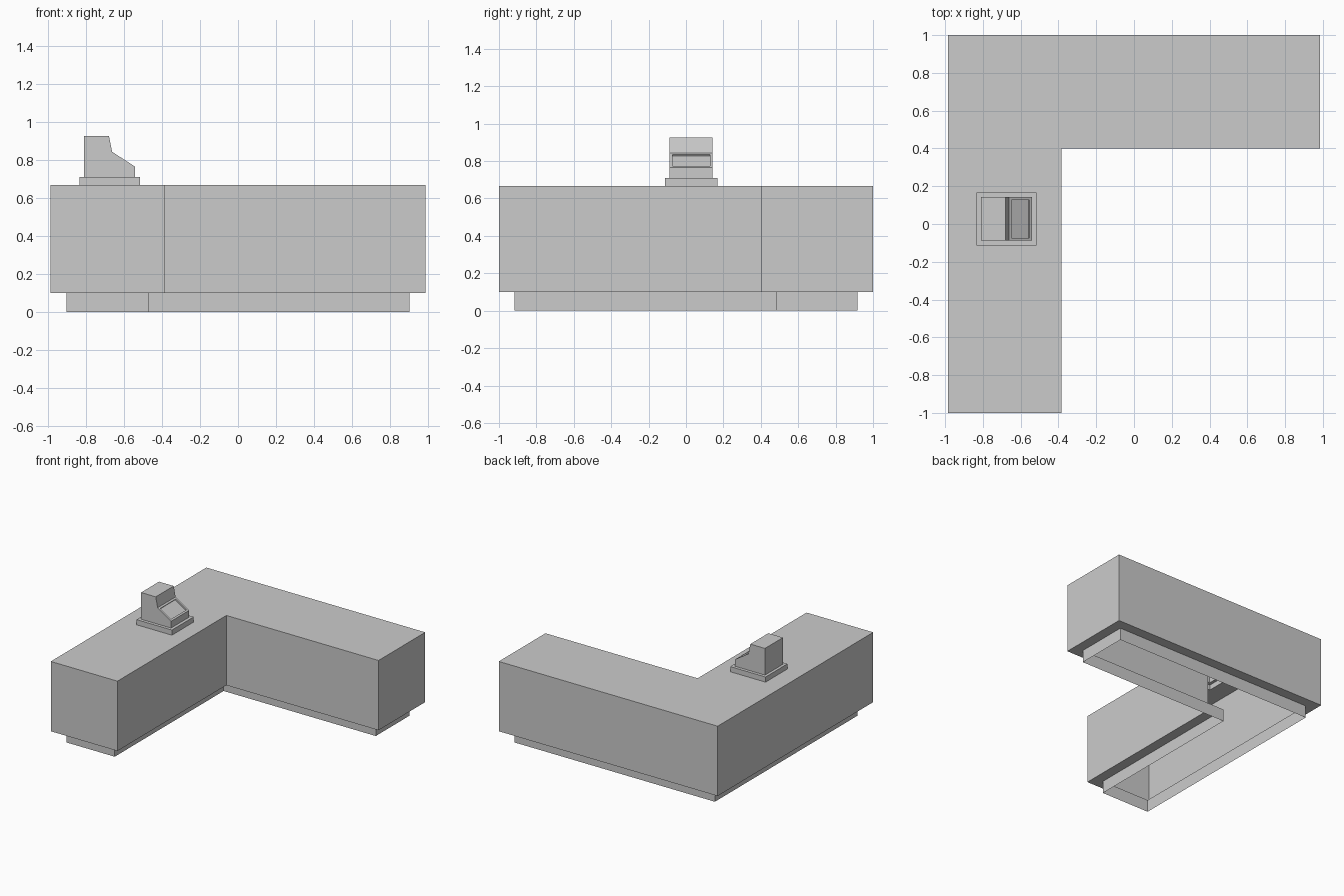
import bpy, bmesh

if "Cube" in bpy.data.objects:
    bpy.data.objects.remove(bpy.data.objects["Cube"])

TOP = 0.668      # counter top height
BASE_TOP = 0.71  # register base height


def finish(bm, name):
    bmesh.ops.remove_doubles(bm, verts=bm.verts[:], dist=1e-5)
    bmesh.ops.recalc_face_normals(bm, faces=bm.faces[:])
    mesh = bpy.data.meshes.new(name)
    bm.to_mesh(mesh)
    bm.free()
    bpy.context.collection.objects.link(bpy.data.objects.new(name, mesh))


def rect(x0, x1, y0, y1):
    return [(x0, y0), (x1, y0), (x1, y1), (x0, y1)]


def plan(d):
    """L-shaped outline, shrunk by d."""
    return [(-0.985 + d, -1 + d), (-0.385 - d, -1 + d), (-0.385 - d, 0.4 + d),
            (0.985 - d, 0.4 + d), (0.985 - d, 1 - d), (-0.985 + d, 1 - d)]


def ring(bm, outline, z):
    return [bm.verts.new((x, y, z)) for x, y in outline]


def loop_edges(bm, vs):
    return [bm.edges.get((a, b)) or bm.edges.new((a, b))
            for a, b in zip(vs, vs[1:] + vs[:1])]


def skin(bm, rings):
    """Join consecutive rings with quads, leaving the ends open."""
    for lo, hi in zip(rings, rings[1:]):
        for i in range(len(lo)):
            j = (i + 1) % len(lo)
            bm.faces.new((lo[i], lo[j], hi[j], hi[i]))


base_outline = rect(-0.834, -0.516, -0.113, 0.168)
body_outline = rect(-0.811, -0.541, -0.088, 0.143)

# counter: hollow shell with recessed plinth, open below and under the register
bm = bmesh.new()
rings = [ring(bm, plan(0), TOP), ring(bm, plan(0), 0.1),
         ring(bm, plan(0.082), 0.1), ring(bm, plan(0.082), 0)]
skin(bm, rings)
opening = ring(bm, base_outline, TOP)
bmesh.ops.triangle_fill(bm, use_beauty=True, normal=(0, 0, 1),
                        edges=loop_edges(bm, rings[0]) + loop_edges(bm, opening))
finish(bm, "counter")

# register base: low step with a ledge around the body
bm = bmesh.new()
skin(bm, [ring(bm, base_outline, TOP), ring(bm, base_outline, BASE_TOP),
          ring(bm, body_outline, BASE_TOP)])
finish(bm, "register_base")

# register body: side profile extruded in y, open below
profile = [(-0.541, BASE_TOP), (-0.541, 0.765), (-0.662, 0.843),
           (-0.679, 0.927), (-0.811, 0.927), (-0.811, BASE_TOP)]
bm = bmesh.new()
sides = [[bm.verts.new((x, y, z)) for x, z in profile] for y in (-0.088, 0.143)]
for side in sides:
    bm.faces.new(side)
walls = [bm.faces.new((sides[0][i], sides[0][i + 1], sides[1][i + 1], sides[1][i]))
         for i in range(len(profile) - 1)]
bmesh.ops.recalc_face_normals(bm, faces=bm.faces[:])

# recessed key panel in the sloped face
panel = walls[1]
bmesh.ops.inset_region(bm, faces=[panel], thickness=0.021)
panel.normal_update()
push = panel.normal * -0.01
floor = bmesh.ops.extrude_discrete_faces(bm, faces=[panel])["faces"][0]
bmesh.ops.translate(bm, verts=floor.verts[:], vec=push)
finish(bm, "register_body")
